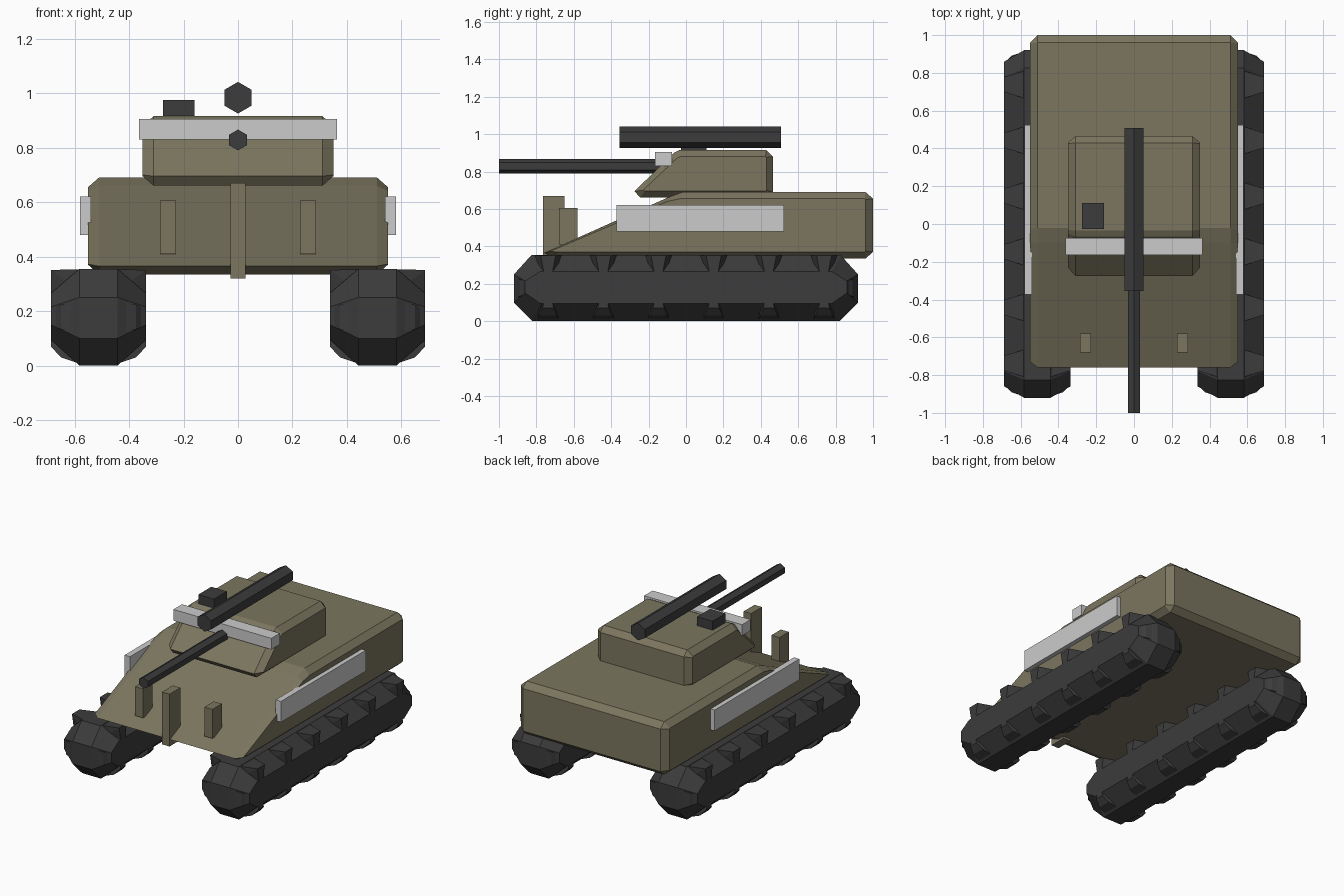
import bpy, bmesh, math
from mathutils import Vector

if "Cube" in bpy.data.objects:
    bpy.data.objects.remove(bpy.data.objects["Cube"])


def material(name, rgb):
    m = bpy.data.materials.new(name)
    m.diffuse_color = (*rgb, 1)
    m.use_nodes = True
    m.node_tree.nodes["Principled BSDF"].inputs["Base Color"].default_value = m.diffuse_color
    return m


OLIVE = material("olive_paint", (0.20, 0.18, 0.115))
BLACK = material("dark_rubber", (0.045, 0.045, 0.045))


def finish(bm, name, mat=None):
    bmesh.ops.recalc_face_normals(bm, faces=bm.faces)
    me = bpy.data.meshes.new(name)
    bm.to_mesh(me)
    bm.free()
    ob = bpy.data.objects.new(name, me)
    bpy.context.collection.objects.link(ob)
    if mat:
        me.materials.append(mat)
    return ob


def loft(bm, sections):
    # sections: (x, profile of (y, z)); joined in order and capped
    rings = [[bm.verts.new((x, y, z)) for y, z in prof] for x, prof in sections]
    for a, b in zip(rings, rings[1:]):
        for i in range(len(a)):
            j = (i + 1) % len(a)
            bm.faces.new((a[i], a[j], b[j], b[i]))
    bm.faces.new(rings[0])
    bm.faces.new(rings[-1])


def chamfered(name, outer, inner, w_outer, w_inner, mat):
    bm = bmesh.new()
    loft(bm, [(-w_inner, inner), (-w_outer, outer), (w_outer, outer), (w_inner, inner)])
    return finish(bm, name, mat)


def box(name, lo, hi, mat=None):
    bm = bmesh.new()
    bmesh.ops.create_cube(bm, size=1)
    for v in bm.verts:
        v.co = [(a + b) / 2 + c * (b - a) for a, b, c in zip(lo, hi, v.co)]
    return finish(bm, name, mat)


def hex_barrel(name, z, r, y0, y1):
    prof = [(r * math.sin(i * math.pi / 3), z + r * math.cos(i * math.pi / 3)) for i in range(6)]
    bm = bmesh.new()
    ends = [[bm.verts.new((x, y, h)) for x, h in prof] for y in (y0, y1)]
    for i in range(6):
        j = (i + 1) % 6
        bm.faces.new((ends[0][i], ends[0][j], ends[1][j], ends[1][i]))
    for e in ends:
        bm.faces.new(e)
    return finish(bm, name, BLACK)


# Hull with sloped front
chamfered("hull",
          [(-.76, .365), (-.70, .335), (.96, .335), (1, .37), (1, .655), (.96, .69), (-.02, .69), (-.10, .66)],
          [(-.73, .372), (-.68, .37), (.955, .37), (.96, .375), (.96, .65), (.955, .655), (-.03, .655), (-.10, .64)],
          .51, .55, OLIVE)

# Turret with undercut nose
chamfered("turret",
          [(-.275, .695), (-.245, .66), (.43, .66), (.465, .69), (.465, .88), (.43, .915), (-.035, .915), (-.065, .90)],
          [(-.23, .70), (-.22, .695), (.425, .695), (.43, .70), (.43, .875), (.425, .88), (-.03, .88), (-.05, .87)],
          .31, .35, OLIVE)

# Guns, turret bar and hatch block
hex_barrel("main_barrel", .828, .038, -1, -.08)
hex_barrel("roof_gun", .983, .058, -.355, .508)
box("turret_bar", (-.363, -.165, .83), (.363, -.075, .905))
box("roof_block", (-.275, -.027, .90), (-.16, .11, .975), BLACK)

# Posts on the front plate
box("centre_post", (-.028, -.765, .32), (.028, -.65, .67), OLIVE)
for side, s in (("left", -1), ("right", 1)):
    a, b = sorted((s * .227, s * .286))
    box(side + "_front_post", (a, -.68, .41), (b, -.58, .605), OLIVE)
    a, b = sorted((s * .54, s * .58))
    box(side + "_side_plate", (a, -.372, .48), (b, .525, .62))


# Tracks: chamfered loop with lugs along both edges
def lug(bm, u, side, y, z, angle, shape):
    t = Vector((0, math.cos(angle), math.sin(angle)))
    n = Vector((0, -math.sin(angle), math.cos(angle)))
    pts = [bm.verts.new(Vector((u + side * w, y, z)) + t * sgn * half + n * depth)
           for w, depth, half in shape for sgn in (-1, 1)]
    res = bmesh.ops.convex_hull(bm, input=pts)
    junk = [g for g in res["geom_interior"] + res["geom_unused"] if isinstance(g, bmesh.types.BMVert)]
    bmesh.ops.delete(bm, geom=list(set(junk)), context="VERTS")


FULL = [(.06, .002, .075), (.175, .004, .04), (.175, .11, .02), (.06, .09, .075)]
LOW = [(.06, .004, .06), (.138, .03, .045), (.175, .07, .03), (.175, .11, .02), (.06, .09, .06)]
outer = [(-.82, 0), (.82, 0), (.92, .10), (.92, .25), (.825, .355), (-.825, .355), (-.92, .25), (-.92, .10)]
inner = [(-.78, .095), (.78, .095), (.86, .15), (.86, .215), (.78, .265), (-.78, .265), (-.86, .215), (-.86, .15)]

for side, s in (("left", -1), ("right", 1)):
    u = s * .512
    bm = bmesh.new()
    loft(bm, [(u - .175, inner), (u - .07, outer), (u + .07, outer), (u + .175, inner)])
    for e in (-1, 1):
        for i in range(6):
            y = -.737 + .295 * i
            lug(bm, u, e, y, .355, math.pi, FULL)
            lug(bm, u, e, y, 0, 0, LOW)
        for f in (-1, 1):
            lug(bm, u, e, f * .92, .178, f * math.pi / 2, LOW)
    finish(bm, side + "_track", BLACK)
